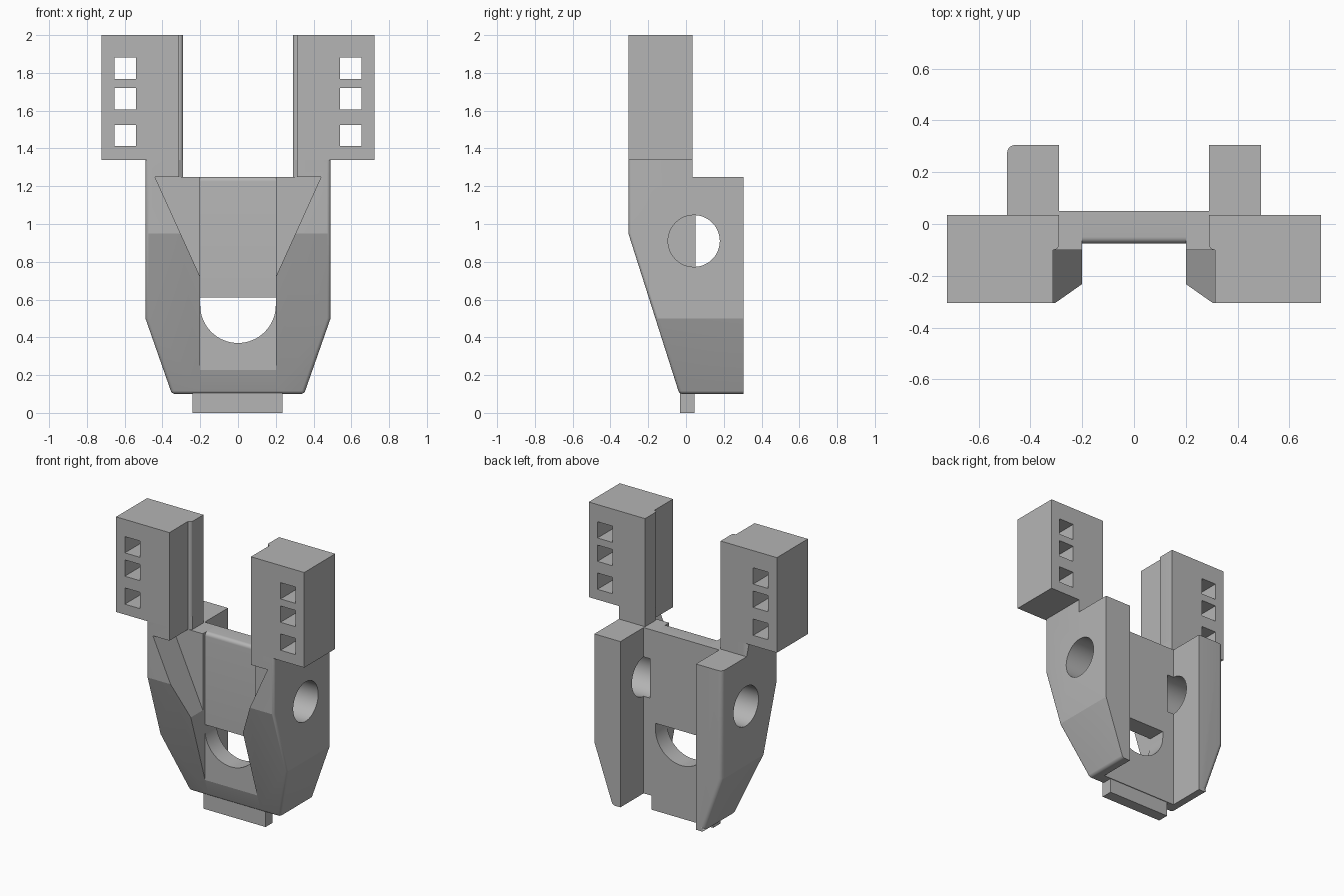
import bpy, bmesh, math
from mathutils import Matrix

cube = bpy.data.objects.get("Cube")
if cube:
    bpy.data.objects.remove(cube)

grey = bpy.data.materials.new("plain grey")
grey.use_nodes = True
grey.diffuse_color = (0.46, 0.46, 0.46, 1)
grey.node_tree.nodes["Principled BSDF"].inputs["Base Color"].default_value = grey.diffuse_color


def prism(name, pts, axis, lo, hi):
    """Extrude a 2D outline along an axis; the outline uses the other two axes in order."""
    i = "xyz".index(axis)
    bm = bmesh.new()

    def ring(d):
        return [bm.verts.new(tuple(p[:i]) + (d,) + tuple(p[i:])) for p in pts]
    a, b = ring(lo), ring(hi)
    bm.faces.new(a)
    bm.faces.new(b)
    for k in range(len(pts)):
        n = (k + 1) % len(pts)
        bm.faces.new((a[k], a[n], b[n], b[k]))
    bmesh.ops.recalc_face_normals(bm, faces=bm.faces)
    me = bpy.data.meshes.new(name)
    bm.to_mesh(me)
    bm.free()
    me.materials.append(grey)
    ob = bpy.data.objects.new(name, me)
    bpy.context.collection.objects.link(ob)
    return ob


def rect(a0, a1, b0, b1):
    return [(a0, b0), (a1, b0), (a1, b1), (a0, b1)]


def arc(ca, cb, r, start, end, n):
    angles = [math.radians(start + (end - start) * k / n) for k in range(n + 1)]
    return [(ca + r * math.cos(t), cb + r * math.sin(t)) for t in angles]


def cut(ob, *cutters):
    """Subtract the cutters, bake the result and remove them."""
    for c in cutters:
        mod = ob.modifiers.new("cut", 'BOOLEAN')
        mod.operation, mod.solver, mod.object = 'DIFFERENCE', 'EXACT', c
    bpy.context.view_layer.update()
    baked = bpy.data.meshes.new_from_object(ob.evaluated_get(bpy.context.evaluated_depsgraph_get()))
    ob.modifiers.clear()
    ob.data = baked
    for c in cutters:
        bpy.data.objects.remove(c)


def round_edges(ob, rule, width):
    """Round every edge whose two face normals satisfy the rule."""
    bm = bmesh.new()
    bm.from_mesh(ob.data)
    bmesh.ops.dissolve_limit(bm, angle_limit=0.01, verts=bm.verts, edges=bm.edges)
    bm.normal_update()
    picked = []
    for e in bm.edges:
        if len(e.link_faces) == 2:
            m, n = (f.normal for f in e.link_faces)
            if rule(m, n) or rule(n, m):
                picked.append(e)
    bmesh.ops.bevel(bm, geom=picked, offset=width, segments=6, profile=0.5, affect='EDGES')
    bm.to_mesh(ob.data)
    bm.free()


def front_outer(m, n):
    front_side = m.y < -0.5 and n.x > 0.5
    bottom = m.z < -0.95 and (n.x > 0.5 or n.y < -0.5)
    return front_side or bottom


def mirror(ob):
    ob.data.transform(Matrix.Diagonal((-1, 1, 1, 1)))
    ob.data.flip_normals()


BACK, FRONT, WEB_BACK, WEB_FRONT = 0.305, -0.305, 0.05, -0.075
parts = []

for side in ("left", "right"):
    # Leg with sloped front, tapered foot and a short neck
    leg = prism(side + "_leg", [(-0.035, 0.1), (BACK, 0.1), (BACK, 1.25), (0.035, 1.25),
                                (0.035, 1.34), (FRONT, 1.34), (FRONT, 0.95)], "x", 0.2, 0.49)
    cut(leg, prism("foot_cutter", [(0.315, 0), (0.6, 0), (0.6, 0.5), (0.49, 0.5)], "y", -1, 1))
    round_edges(leg, front_outer, 0.018)
    if side == "right":
        round_edges(leg, lambda m, n: m.y > 0.9 and n.x > 0.9, 0.03)
    cut(leg,
        prism("back_channel", rect(0.1, 0.29, WEB_BACK, 0.5), "z", 0, 2),
        prism("flare_cutter", [(0.155, 0.62), (0.44, 1.25), (0.155, 1.25)], "y", -0.5, -0.1),
        prism("neck_cutter", [(0.1, -0.5), (0.313, -0.5), (0.313, -0.1), (0.29, -0.085),
                              (0.29, 0.5), (0.1, 0.5)], "z", 1.25, 1.5),
        prism("bore", arc(0.042, 0.91, 0.137, 0, 352.5, 47), "x", 0.24, 0.8))

    # Upper block with three square windows
    block = prism(side + "_upper_block", [(0.313, FRONT), (0.722, FRONT), (0.722, 0.035),
                  (0.29, 0.035)] + arc(0.31, -0.08, 0.02, 180, 270, 5) + [(0.313, -0.1)],
                  "z", 1.34, 2)
    cut(block, *[prism("window", rect(0.54, 0.655, z, z + 0.113), "y", -1, 1)
                 for z in (1.412, 1.606, 1.768)])
    if side == "right":
        mirror(leg)
        mirror(block)
    parts += [leg, block]

# Web joining the legs, with a round-bottomed opening
web = prism("centre_web", [(-0.035, 0.1), (WEB_BACK, 0.1), (WEB_BACK, 1.25)]
            + arc(WEB_FRONT + 0.025, 1.225, 0.025, 90, 180, 6) + [(WEB_FRONT, 0.226)],
            "x", -0.2, 0.2)
round_edges(web, lambda m, n: m.z < -0.95 and n.y < -0.5, 0.018)
cut(web, prism("opening", [(0.21, 0.61), (-0.21, 0.61), (-0.21, 0.575)]
               + arc(0, 0.57, 0.2, 180, 360, 32) + [(0.21, 0.575)], "y", -1, 1))

# Bottom tab
tab = prism("bottom_tab", rect(-0.24, 0.235, -0.033, 0.045), "z", 0, 0.11)
parts += [web, tab]

# Keep flat panels crisp and rounded edges smooth
bpy.ops.object.select_all(action='DESELECT')
for ob in parts:
    ob.select_set(True)
bpy.context.view_layer.objects.active = web
bpy.ops.object.shade_smooth_by_angle(angle=math.radians(16.5))
